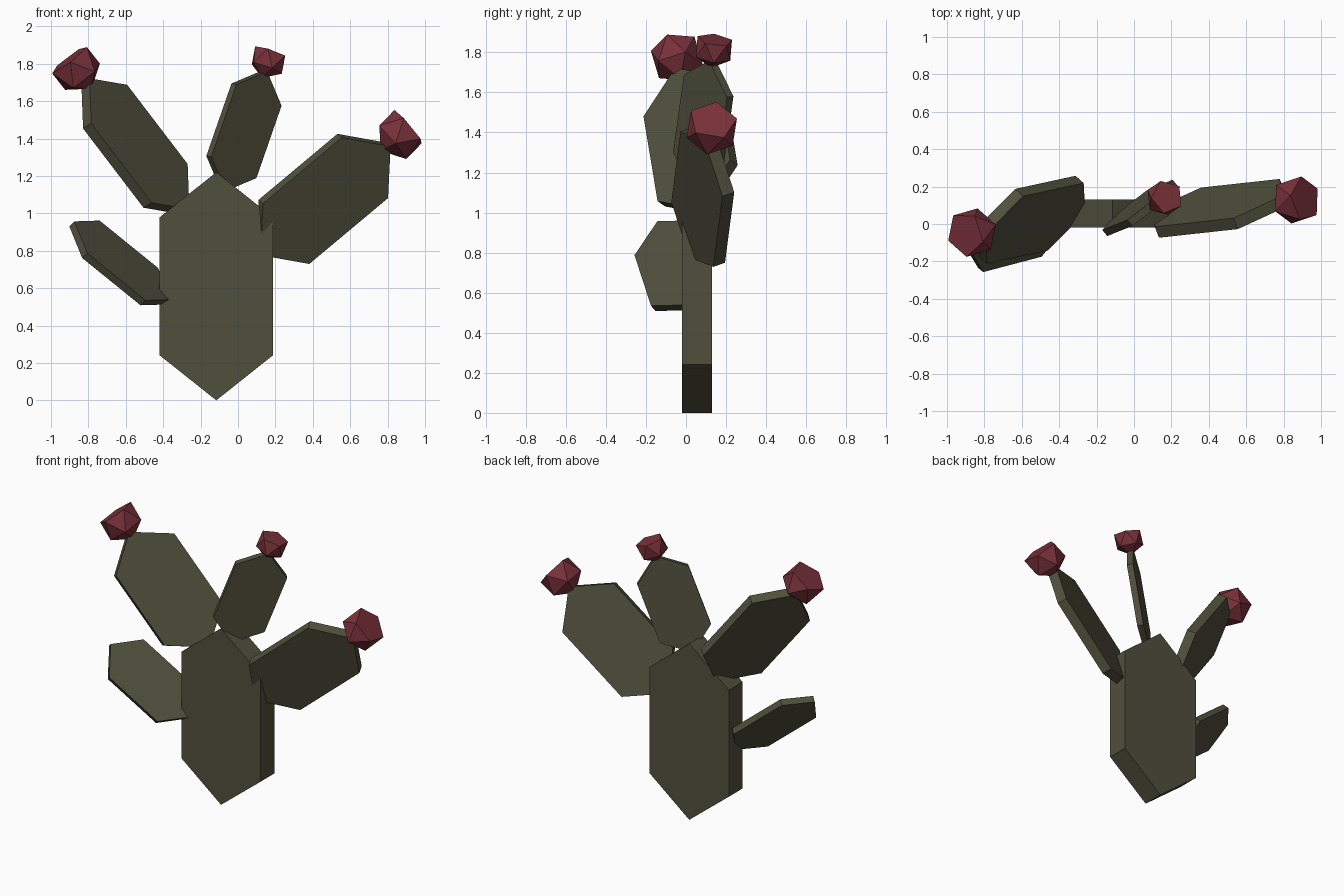
import bpy, bmesh
from mathutils import Vector, Matrix

if "Cube" in bpy.data.objects:
    bpy.data.objects.remove(bpy.data.objects["Cube"])


def material(name, colour):
    m = bpy.data.materials.new(name)
    m.diffuse_color = (*colour, 1)
    m.use_nodes = True
    m.node_tree.nodes["Principled BSDF"].inputs["Base Color"].default_value = m.diffuse_color
    return m


olive = material("olive_green", (0.080, 0.080, 0.047))
red = material("fruit_red", (0.195, 0.031, 0.043))


def add_object(name, bm, mat):
    bmesh.ops.recalc_face_normals(bm, faces=bm.faces)
    mesh = bpy.data.meshes.new(name)
    bm.to_mesh(mesh)
    bm.free()
    mesh.materials.append(mat)
    ob = bpy.data.objects.new(name, mesh)
    bpy.context.collection.objects.link(ob)
    return ob


def pad(name, centre, across, along, thick):
    """Hexagonal slab: centre of front face, half width and half length vectors.
    Returns the pad's frame and the middle of its tip."""
    c, w, l = Vector(centre), Vector(across), Vector(along)
    w -= l * (w.dot(l) / l.dot(l))
    n = w.cross(l).normalized()
    bm = bmesh.new()
    outline = [(0, 1), (1, 0.605), (1, -0.605), (0, -1), (-1, -0.605), (-1, 0.605)]
    face = bm.faces.new([bm.verts.new(c + w * a + l * b) for a, b in outline])
    res = bmesh.ops.extrude_face_region(bm, geom=[face], use_keep_orig=True)
    bmesh.ops.translate(bm, vec=-n * thick,
                        verts=[v for v in res["geom"] if isinstance(v, bmesh.types.BMVert)])
    add_object(name, bm, olive)
    x, z = w.normalized(), l.normalized()
    frame = Matrix((x, z.cross(x), z)).transposed()
    return frame, c + l - n * thick / 2


def fruit(name, frame, tip, radius):
    """Icosahedron with a flat outer end, sitting on the pad's tip."""
    bm = bmesh.new()
    bmesh.ops.create_icosphere(bm, subdivisions=1, radius=radius)
    top = max(bm.verts, key=lambda v: v.co.z)
    bmesh.ops.dissolve_verts(bm, verts=[top])
    place = Matrix.Translation(tip + frame.col[2] * radius * 0.61) @ frame.to_4x4()
    bmesh.ops.transform(bm, matrix=place, verts=bm.verts)
    add_object(name, bm, red)


# Trunk pad and the bare lower left pad
pad("trunk_pad", (-0.116, -0.02, 0.61), (0.303, 0, 0), (0, 0, 0.61), 0.15)
pad("lower_left_pad", (-0.617, -0.075, 0.748),
    (0.033, 0.141, 0.087), (-0.258, -0.068, 0.209), 0.044)

# Pads that carry a fruit
fruiting = [
    ("upper_left", (-0.527, 0.0035, 1.372), (0.0935, 0.18, 0.107), (-0.267, -0.058, 0.35), 0.064, 0.137),
    ("upper_middle", (0.045, 0.07, 1.439), (0.12, 0.107, -0.059), (0.111, 0.045, 0.32), 0.042, 0.102),
    ("right", (0.468, 0.0545, 1.067), (0.1257, 0.105, -0.16), (0.348, 0.038, 0.291), 0.066, 0.137),
]
for side, centre, across, along, thick, radius in fruiting:
    frame, tip = pad(side + "_pad", centre, across, along, thick)
    fruit(side + "_fruit", frame, tip, radius)
